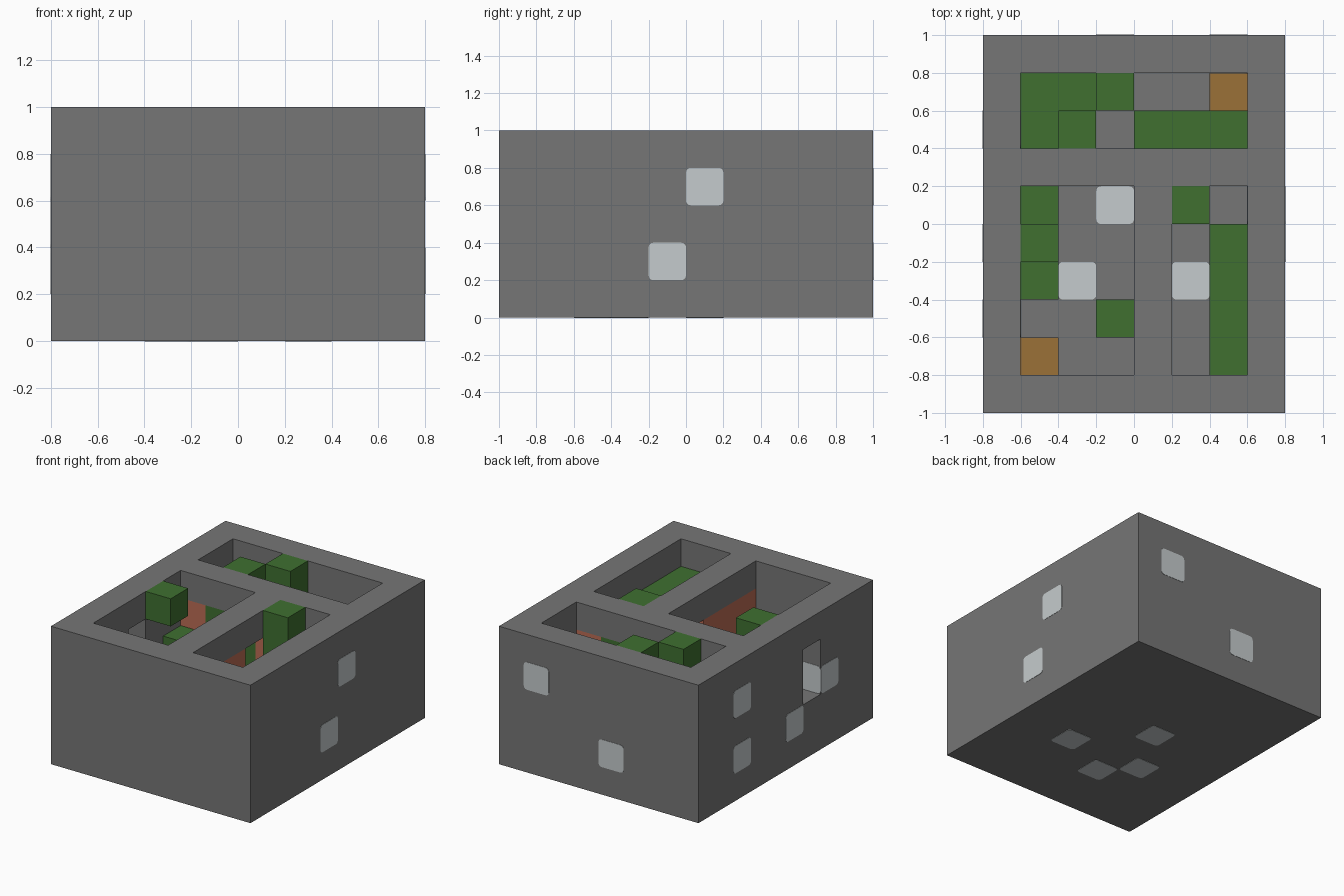
import bpy, bmesh
from mathutils import Matrix, Vector

cube = bpy.data.objects.get("Cube")
if cube:
    bpy.data.objects.remove(cube, do_unlink=True)

U = 0.2  # one block


def material(name, rgb):
    m = bpy.data.materials.new(name)
    m.use_nodes = True
    m.diffuse_color = (*rgb, 1)
    m.node_tree.nodes["Principled BSDF"].inputs["Base Color"].default_value = (*rgb, 1)
    return m


STONE = material("grey stone", (0.18, 0.18, 0.18))
LEAF = material("leaf green", (0.05, 0.16, 0.03))
BRICK = material("red brick", (0.5, 0.15, 0.09))
WOOD = material("chest wood", (0.33, 0.165, 0.038))
LAMP = material("pale lamp", (0.56, 0.6, 0.61))


def finish(name, bm, mat):
    me = bpy.data.meshes.new(name)
    bm.to_mesh(me)
    bm.free()
    me.materials.append(mat)
    ob = bpy.data.objects.new(name, me)
    bpy.context.collection.objects.link(ob)
    return ob


def add_box(bm, x0, x1, y0, y1, z0, z1):
    lo, hi = Vector((x0, y0, z0)), Vector((x1, y1, z1))
    mat = Matrix.Translation((lo + hi) / 2) @ Matrix.Diagonal((*(hi - lo), 1))
    return bmesh.ops.create_cube(bm, size=1, matrix=mat)["verts"]


def box(name, mat, *bounds):
    bm = bmesh.new()
    add_box(bm, *bounds)
    return finish(name, bm, mat)


def stack(name, mat, x, y, z0, z1, nx=1, ny=1):
    """Block pile whose lowest x and y corner is given."""
    return box(name, mat, x, x + nx * U, y, y + ny * U, z0, z1)


def carve(target, name, *bounds):
    cutter = box(name, STONE, *bounds)
    cutter.hide_render = True
    mod = target.modifiers.new(name, "BOOLEAN")
    mod.operation, mod.solver, mod.object = "DIFFERENCE", "EXACT", cutter
    bpy.context.view_layer.objects.active = target
    bpy.ops.object.modifier_apply(modifier=name)
    bpy.data.objects.remove(cutter, do_unlink=True)


# Stone shell: hollow lower storey, three open rooms above, one wall opening
shell = box("stone_shell", STONE, -0.8, 0.8, -1, 1, 0, 1)
carve(shell, "hollow", -0.6, 0.6, -0.8, 0.8, 0.2, 0.8)
carve(shell, "back_room", -0.6, 0.6, 0.4, 0.8, 0.5, 1.2)
carve(shell, "wide_room", -0.6, 0, -0.8, 0.2, 0.5, 1.2)
carve(shell, "narrow_room", 0.2, 0.6, -0.8, 0.2, 0.5, 1.2)
carve(shell, "side_opening", -1, -0.5, -0.4, -0.2, 0.4, 0.8)

# Brick partitions under the stone beams, with hedge infill
box("long_partition", BRICK, 0, 0.2, -0.8, -0.2, 0.2, 0.8)
for name, x in (("partition_right", -0.6), ("partition_middle", 0), ("partition_left", 0.4)):
    stack(name, BRICK, x, 0.2, 0.2, 0.8)
stack("hedge_infill_wide", LEAF, -0.4, 0.2, 0.2, 0.8, nx=2)
stack("hedge_infill_narrow", LEAF, 0.2, 0.2, 0.2, 0.8)

# Leaf blocks in the back room
stack("back_hedge_row", LEAF, -0.6, 0.6, 0.2, 0.6, nx=2)
stack("back_hedge_end", LEAF, -0.6, 0.4, 0.2, 0.6)
stack("back_hedge_low", LEAF, 0, 0.4, 0.2, 0.6, nx=3)
stack("leaf_column_a", LEAF, -0.4, 0.4, 0.2, 1)
stack("leaf_column_b", LEAF, -0.2, 0.6, 0.2, 1)

# Leaf blocks in the wide room
stack("leaf_step", LEAF, -0.6, 0, 0.2, 0.6)
stack("hanging_leaf_block", LEAF, -0.6, -0.2, 0.8, 1)
stack("entry_leaf_step", LEAF, -0.6, -0.4, 0.2, 0.4)
stack("leaf_block", LEAF, -0.2, -0.6, 0.2, 0.4)

# Leaf blocks in the narrow room
stack("side_hedge", LEAF, 0.4, -0.8, 0.2, 0.8, ny=4)
stack("leaf_column_c", LEAF, 0.2, 0, 0.2, 1)

# Chests
stack("chest_back", WOOD, 0.4, 0.6, 0.2, 0.4)
stack("chest_front", WOOD, -0.6, -0.8, 0.2, 0.4)


# Lamps set through the walls and floor, with rounded outlines
def lamp(name, axis, centre):
    size = [U, U, U]
    size[axis] += 0.004
    bm = bmesh.new()
    add_box(bm, *[c + s * size[i] / 2 for i, c in enumerate(centre) for s in (-1, 1)])
    along = [e for e in bm.edges
             if abs(e.verts[0].co[axis] - e.verts[1].co[axis]) > 0.1]
    bmesh.ops.bevel(bm, geom=along, offset=0.025, segments=4, profile=0.5,
                    affect="EDGES")
    finish(name, bm, LAMP)


LAMPS = {
    "left_wall_lamp": (0, [(0.7, 0.1, 0.7), (0.7, -0.1, 0.3)]),
    "right_wall_lamp": (0, [(-0.7, 0.5, 0.7), (-0.7, 0.5, 0.3),
                            (-0.7, -0.1, 0.3), (-0.7, -0.5, 0.5)]),
    "opening_lamp_side": (1, [(-0.7, -0.5, 0.5)]),
    "back_wall_lamp": (1, [(0.5, 0.9, 0.7), (-0.1, 0.9, 0.3)]),
    "floor_lamp": (2, [(0.3, -0.3, 0.1), (-0.3, -0.3, 0.1),
                       (-0.1, 0.1, 0.1), (-0.1, -0.5, 0.1)]),
}
for name, (axis, centres) in LAMPS.items():
    for n, centre in enumerate(centres, 1):
        lamp(f"{name}_{n}", axis, centre)
